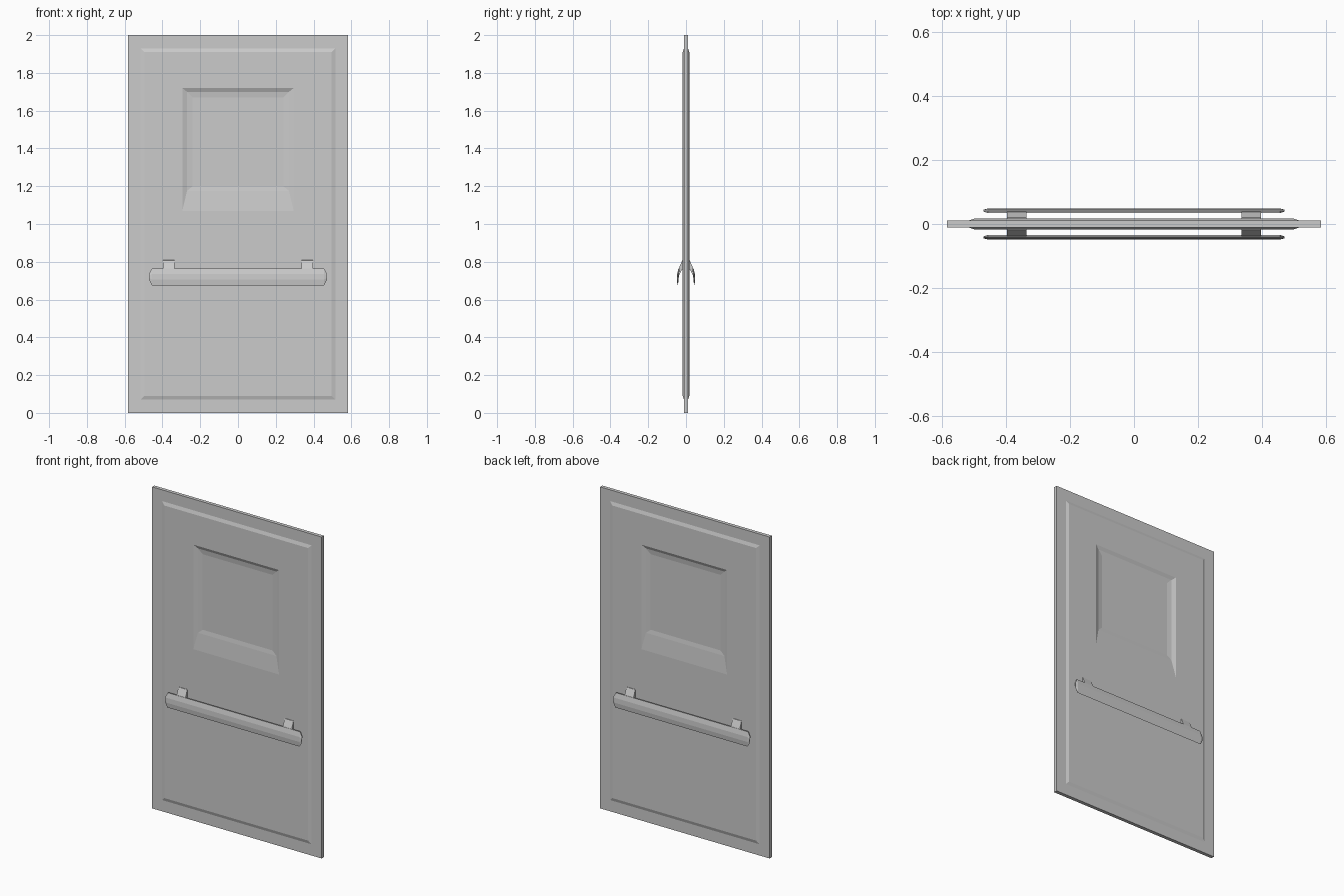
import bpy, bmesh
from mathutils import Vector

old = bpy.data.objects.get("Cube")
if old:
    bpy.data.objects.remove(old, do_unlink=True)

grey = bpy.data.materials.new("plain_grey")
grey.use_nodes = True
colour = (0.6, 0.6, 0.6, 1)
grey.diffuse_color = colour
grey.node_tree.nodes["Principled BSDF"].inputs["Base Color"].default_value = colour


def loft(name, rings):
    """Join matching closed loops into one capped solid."""
    bm = bmesh.new()
    loops = [[bm.verts.new(Vector(p)) for p in ring] for ring in rings]
    for a, b in zip(loops, loops[1:]):
        n = len(a)
        for i in range(n):
            bm.faces.new((a[i], a[(i + 1) % n], b[(i + 1) % n], b[i]))
    bm.faces.new(loops[0])
    bm.faces.new(loops[-1])
    bmesh.ops.recalc_face_normals(bm, faces=bm.faces)
    mesh = bpy.data.meshes.new(name)
    bm.to_mesh(mesh)
    bm.free()
    mesh.materials.append(grey)
    ob = bpy.data.objects.new(name, mesh)
    bpy.context.collection.objects.link(ob)
    return ob


def rectangle(half_width, bottom, top, y):
    w = half_width
    return [(-w, y, bottom), (w, y, bottom), (w, y, top), (-w, y, top)]


# Door leaf: rim, raised field and sunken window, from rim to window centre
steps = [
    (0.583, 0.0, 2.0, 0.011),
    (0.515, 0.07, 1.93, 0.011),
    (0.495, 0.09, 1.91, 0.0175),
    (0.295, 1.07, 1.72, 0.0175),
    (0.27, 1.175, 1.70, 0.008),
    (0.24, 1.2, 1.67, 0.004),
]
front = [rectangle(w, b, t, -y) for w, b, t, y in reversed(steps)]
back = [rectangle(w, b, t, y) for w, b, t, y in steps]
loft("door_leaf", front + back)

# Cross-sections (distance from the door middle, height)
bar_profile = [(0.034, 0.765), (0.040, 0.765), (0.047, 0.735),
               (0.0485, 0.705), (0.045, 0.675), (0.042, 0.680), (0.038, 0.72)]
bracket_profile = [(0.012, 0.81), (0.020, 0.808), (0.040, 0.76),
                   (0.042, 0.72), (0.036, 0.73), (0.012, 0.775)]
centre = Vector((0.0425, 0.72))


def section(profile, x, side, scale=1.0):
    pts = [centre + (Vector(p) - centre) * scale for p in profile]
    return [(x, side * p.x, p.y) for p in pts]


# Handle on each side: tapered bar on two sloping brackets
for label, side in (("front", -1), ("back", 1)):
    loft(label + "_handle_bar", [
        section(bar_profile, x, side, s)
        for x, s in ((-0.47, 0.4), (-0.455, 1), (0.455, 1), (0.47, 0.4))])
    for hand, sign in (("left", 1), ("right", -1)):
        loft(f"{label}_{hand}_bracket", [
            section(bracket_profile, sign * x, side) for x in (0.335, 0.396)])
